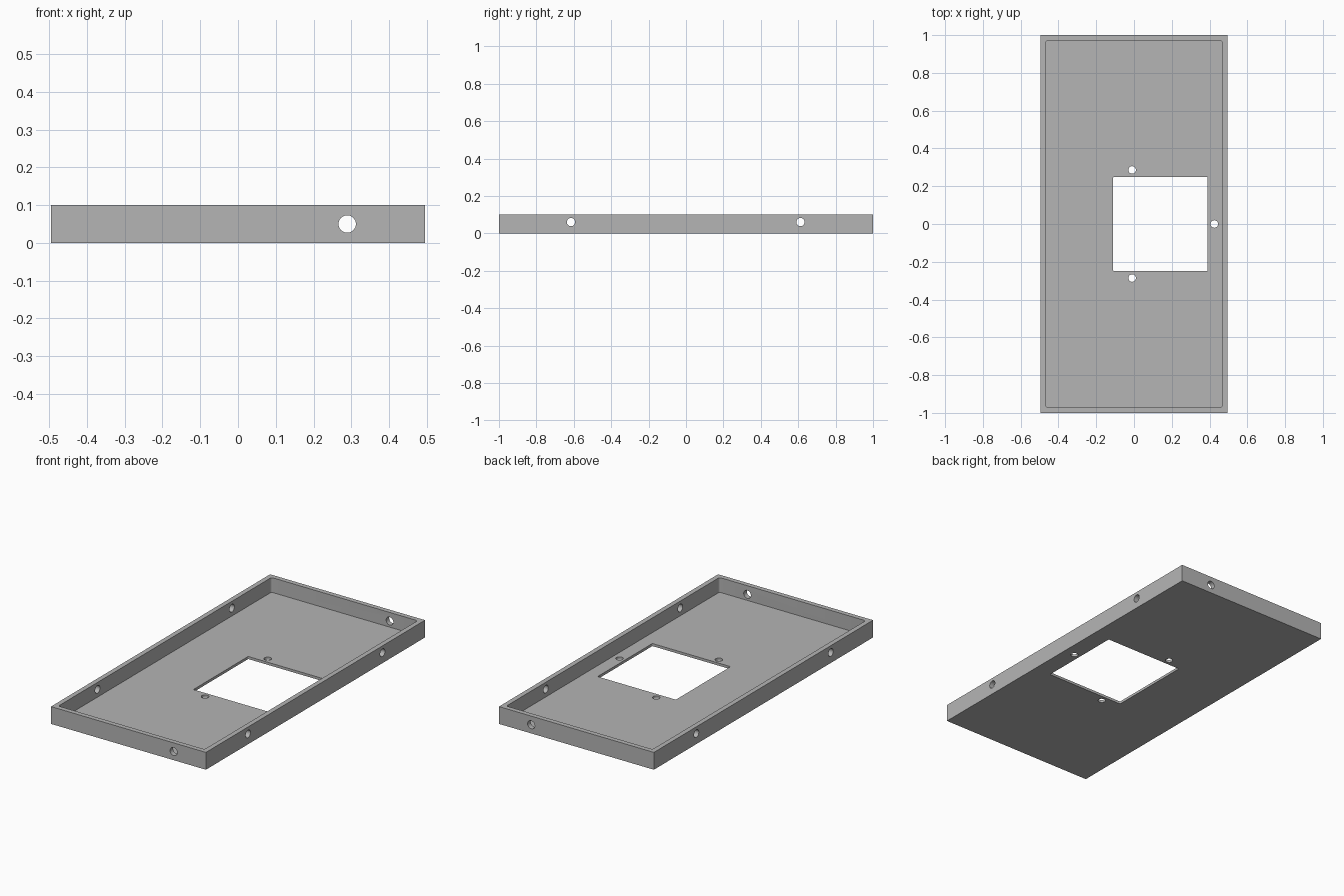
import bpy, bmesh
from math import pi
from mathutils import Matrix, Vector

if "Cube" in bpy.data.objects:
    bpy.data.objects.remove(bpy.data.objects["Cube"], do_unlink=True)

HALF_X, HALF_Y, HEIGHT = 0.495, 1.0, 0.10
WALL, FLOOR = 0.028, 0.015

grey = bpy.data.materials.new("plain grey")
grey.use_nodes = True
colour = (0.46, 0.46, 0.46, 1)
grey.diffuse_color = colour
grey.node_tree.nodes["Principled BSDF"].inputs["Base Color"].default_value = colour


def finish(bm, name):
    mesh = bpy.data.meshes.new(name)
    bm.to_mesh(mesh)
    bm.free()
    mesh.materials.append(grey)
    obj = bpy.data.objects.new(name, mesh)
    bpy.context.collection.objects.link(obj)
    return obj


def box(name, low, high, radius=0):
    """Box between two corners, with optional rounded upright edges."""
    low, high = Vector(low), Vector(high)
    bm = bmesh.new()
    bmesh.ops.create_cube(bm, size=1)
    bmesh.ops.scale(bm, vec=high - low, verts=bm.verts)
    bmesh.ops.translate(bm, vec=(low + high) / 2, verts=bm.verts)
    if radius:
        upright = [e for e in bm.edges
                   if abs(e.verts[0].co.z - e.verts[1].co.z) > 0.001]
        bmesh.ops.bevel(bm, geom=upright, offset=radius, segments=4,
                        profile=0.5, affect='EDGES')
    return finish(bm, name)


def drill(name, centre, radius, depth, axis):
    """Round cutter along one axis."""
    turn = {'X': Matrix.Rotation(pi / 2, 4, 'Y'),
            'Y': Matrix.Rotation(pi / 2, 4, 'X'),
            'Z': Matrix.Identity(4)}[axis]
    bm = bmesh.new()
    bmesh.ops.create_cone(bm, cap_ends=True, segments=32, radius1=radius,
                          radius2=radius, depth=depth,
                          matrix=Matrix.Translation(centre) @ turn)
    return finish(bm, name)


# Solid block that becomes the tray
tray = box("tray", (-HALF_X, -HALF_Y, 0), (HALF_X, HALF_Y, HEIGHT))

# Open cavity and square floor opening
ix, iy = HALF_X - WALL, HALF_Y - WALL
cutters = [
    box("cavity_cutter", (-ix, -iy, FLOOR), (ix, iy, HEIGHT + 0.1), 0.012),
    box("opening_cutter", (-0.11, -0.25, -0.05), (0.39, 0.25, 0.05), 0.005),
]
# Small floor holes around the opening
for x, y in ((-0.01, 0.286), (-0.01, -0.286), (0.425, 0)):
    cutters.append(drill("floor_hole_cutter", (x, y, 0), 0.02, 0.1, 'Z'))
# Holes through both long walls
for y in (-0.615, 0.612):
    cutters.append(drill("side_hole_cutter", (0, y, 0.06), 0.022, 1.4, 'X'))
# Holes through the front and back walls
cutters.append(drill("end_hole_cutter", (0.289, 0, 0.05), 0.023, 2.4, 'Y'))

# Cut everything out of the block
bpy.context.view_layer.objects.active = tray
for cutter in cutters:
    mod = tray.modifiers.new("cut", 'BOOLEAN')
    mod.operation = 'DIFFERENCE'
    mod.solver = 'EXACT'
    mod.object = cutter
    bpy.ops.object.modifier_apply(modifier=mod.name)
    bpy.data.objects.remove(cutter, do_unlink=True)

for obj in bpy.context.selected_objects:
    obj.select_set(False)
tray.select_set(True)
bpy.ops.object.shade_smooth_by_angle(angle=pi / 6)
